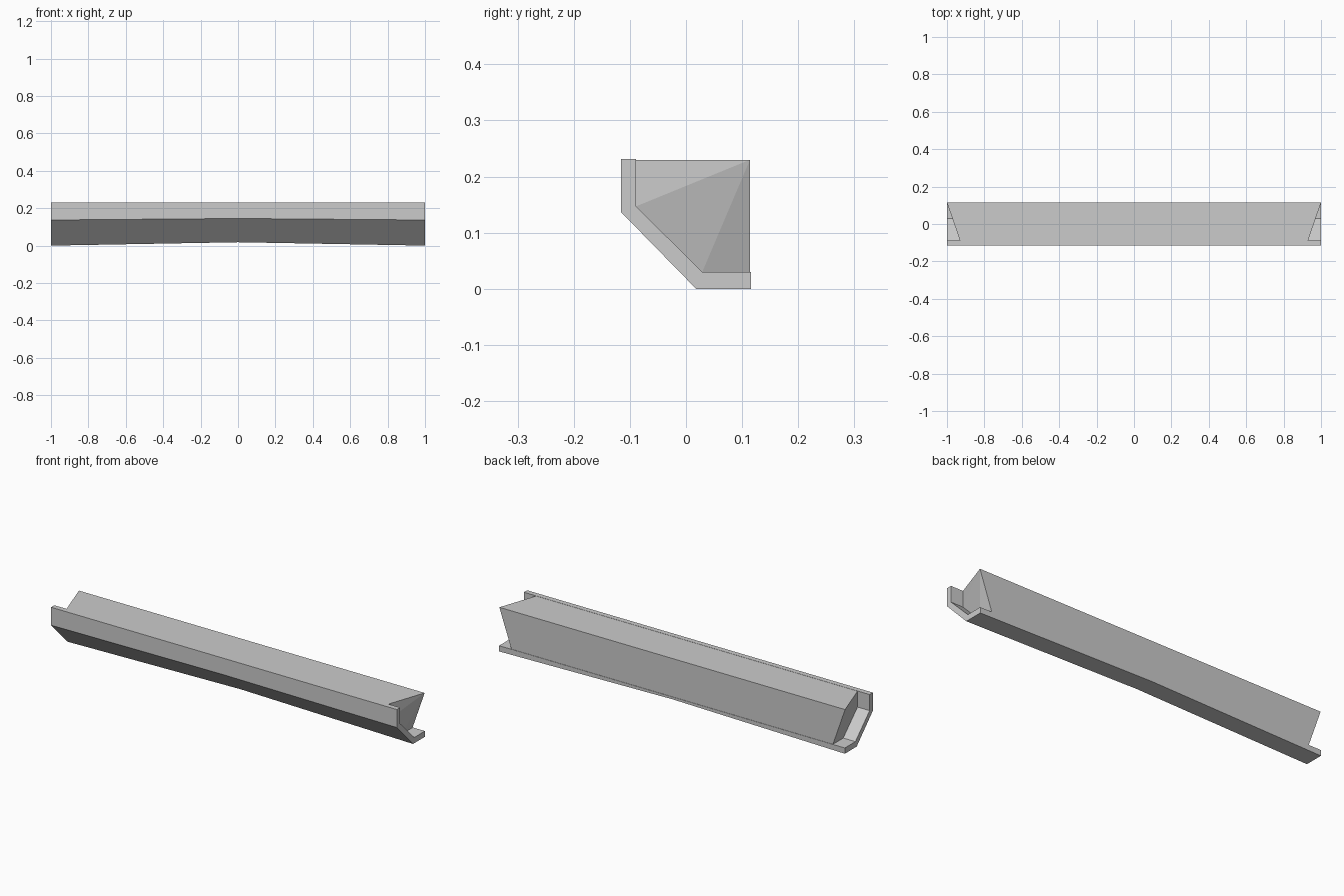
import bpy

if "Cube" in bpy.data.objects:
    bpy.data.objects.remove(bpy.data.objects["Cube"])


def loft(name, sections):
    """Solid skinned through matching (x, y, z) loops, capped at both ends."""
    n = len(sections[0])
    verts = [p for s in sections for p in s]
    faces = [list(range(n))[::-1],
             list(range(len(verts) - n, len(verts)))]
    for k in range(len(sections) - 1):
        a, b = k * n, (k + 1) * n
        for i in range(n):
            j = (i + 1) % n
            faces.append((a + i, a + j, b + j, b + i))
    return finish(name, verts, faces)


def finish(name, verts, faces):
    mesh = bpy.data.meshes.new(name)
    mesh.from_pydata(verts, [], faces)
    obj = bpy.data.objects.new(name, mesh)
    bpy.context.collection.objects.link(obj)
    return obj


# Outer trim: a bent strip whose underside rises slightly at mid length
inner = [(0.116, 0.03), (0.029, 0.03), (-0.089, 0.147), (-0.089, 0.231)]
end_outer = [(-0.116, 0.231), (-0.116, 0.137), (0.018, 0.0), (0.116, 0.0)]
mid_outer = [(-0.116, 0.231), (-0.116, 0.145), (0.020, 0.018), (0.116, 0.018)]
loft("outer_trim", [[(x, y, z) for y, z in outer + inner]
                    for x, outer in ((-1, end_outer), (0, mid_outer), (1, end_outer))])

# Core block: five-sided bar whose end caps fan out from the top back corner
core = [(0.114, 0.23), (-0.089, 0.23), (-0.089, 0.147), (0.029, 0.03), (0.114, 0.03)]
n = len(core)
verts = [(side * (1.0 if i == 0 else 0.93), y, z)
         for side in (-1, 1) for i, (y, z) in enumerate(core)]
faces = [(i, (i + 1) % n, n + (i + 1) % n, n + i) for i in range(n)]
for i in range(1, n - 1):
    faces += [(0, i + 1, i), (n, n + i, n + i + 1)]
finish("core_block", verts, faces)

# Make all face directions point outward
import bmesh
for obj in bpy.context.collection.objects:
    bm = bmesh.new()
    bm.from_mesh(obj.data)
    bmesh.ops.recalc_face_normals(bm, faces=bm.faces)
    bm.to_mesh(obj.data)
    bm.free()
